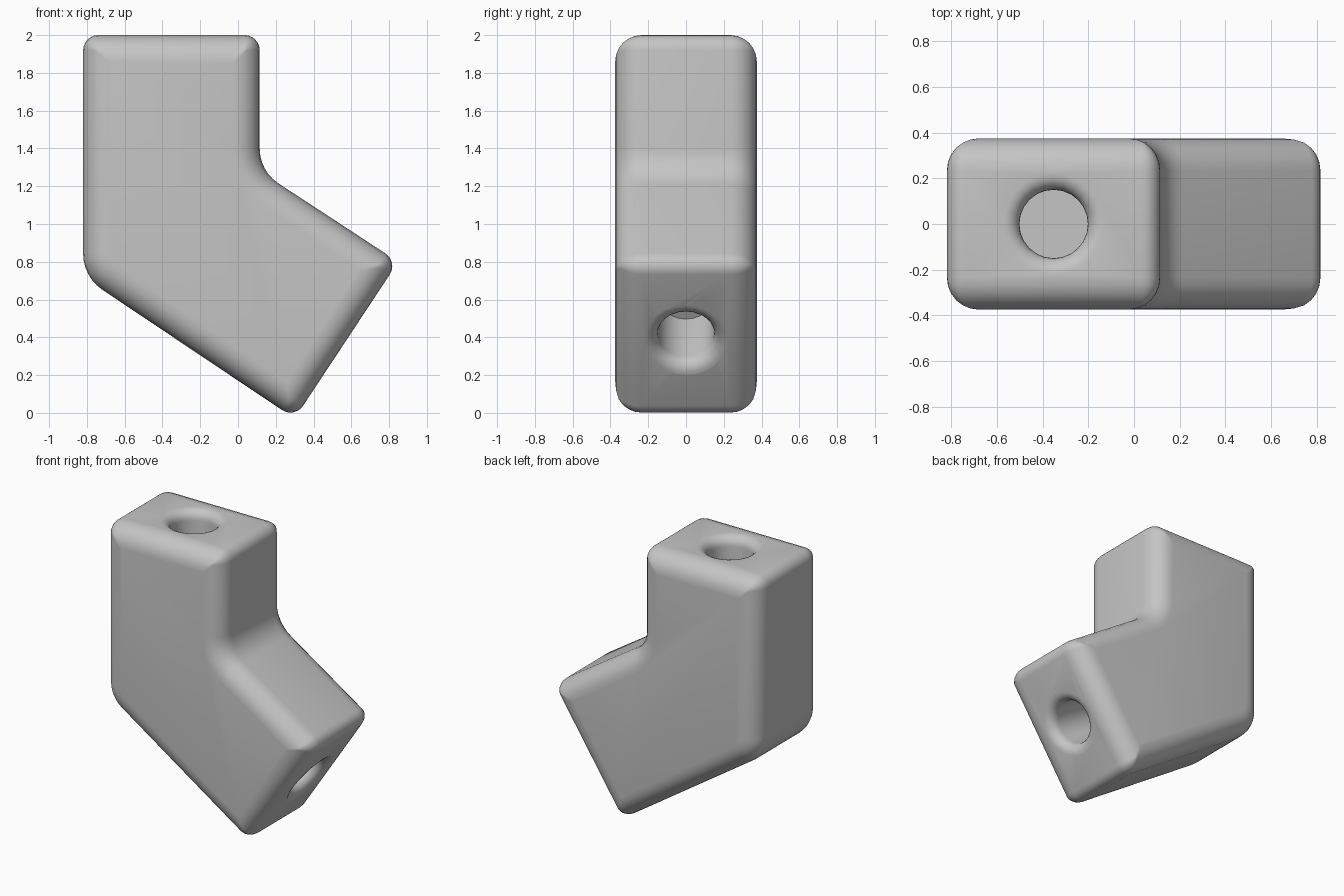
import bpy
import bmesh
import math
from mathutils import Vector

cube = bpy.data.objects.get("Cube")
if cube:
    bpy.data.objects.remove(cube, do_unlink=True)

HALF_DEPTH, EDGE, STEPS = 0.375, 0.14, 6
GREY = (0.56, 0.56, 0.56, 1)

grey = bpy.data.materials.new("plain grey")
grey.use_nodes = True
grey.diffuse_color = GREY
grey.node_tree.nodes["Principled BSDF"].inputs["Base Color"].default_value = GREY


def make_object(name, bm):
    bmesh.ops.recalc_face_normals(bm, faces=bm.faces)
    mesh = bpy.data.meshes.new(name)
    bm.to_mesh(mesh)
    bm.free()
    mesh.materials.append(grey)
    obj = bpy.data.objects.new(name, mesh)
    bpy.context.collection.objects.link(obj)
    return obj


# Bent outline: x, z, corner radius, and +1 for outer or -1 for inner corners
OUTLINE = [(-0.82, 2, 0.08, 1), (-0.82, 0.72, 0.23, 1), (0.30, -0.03, 0.08, 1),
           (0.848, 0.80, 0.08, 1), (0.115, 1.28, 0.22, -1), (0.115, 2, 0.08, 1)]


def rounded_outline(inset, y):
    """Outline moved inwards by inset, with every corner filleted."""
    points = []
    corners = [Vector((x, 0, z)) for x, z, _, _ in OUTLINE]
    for i, (_, _, radius, side) in enumerate(OUTLINE):
        p = corners[i]
        a = (corners[i - 1] - p).normalized()
        b = (corners[(i + 1) % len(corners)] - p).normalized()
        half = a.angle(b) / 2
        middle = (a + b).normalized()
        p = p + middle * (side * inset / math.sin(half))
        r = max(radius - side * inset, 0.012)
        centre = p + middle * (r / math.sin(half))
        tangent = r / math.tan(half)
        start = (p + a * tangent - centre).normalized()
        end = (p + b * tangent - centre).normalized()
        for k in range(STEPS + 1):
            q = centre + start.slerp(end, k / STEPS) * r
            points.append((q.x, y, q.z))
    return points


# Body: rounded outlines stacked from front to back
bm = bmesh.new()
rings = []
layers = [(k / STEPS * math.pi / 2, -1) for k in range(STEPS + 1)]
layers += [(t, 1) for t, _ in reversed(layers)]
for t, side in layers:
    inset = EDGE * (1 - math.sin(t))
    y = side * (HALF_DEPTH - EDGE * (1 - math.cos(t)))
    rings.append([bm.verts.new(c) for c in rounded_outline(inset, y)])
for r0, r1 in zip(rings, rings[1:]):
    for i in range(len(r0)):
        j = (i + 1) % len(r0)
        bm.faces.new((r0[i], r0[j], r1[j], r1[i]))
bm.faces.new(rings[0])
bm.faces.new(rings[-1])
body = make_object("elbow_body", bm)


def socket_cutter(name, location, tilt, radius=0.15, lip=0.07, depth=0.43):
    """Blind round socket with a flared lip, opening along its local z."""
    profile = [(0, -depth), (radius, -depth)]
    for k in range(STEPS + 1):
        t = k / STEPS * math.pi / 2
        profile.append((radius + lip * (1 - math.cos(t)), lip * (math.sin(t) - 1)))
    profile += [(radius + lip, 0.05), (0, 0.05)]
    bm = bmesh.new()
    verts = [bm.verts.new((r, 0, z)) for r, z in profile]
    edges = [bm.edges.new(pair) for pair in zip(verts, verts[1:])]
    bmesh.ops.spin(bm, geom=verts + edges, axis=(0, 0, 1), cent=(0, 0, 0),
                   angle=math.tau, steps=24)
    bmesh.ops.remove_doubles(bm, verts=bm.verts, dist=0.0005)
    obj = make_object(name, bm)
    obj.location = location
    obj.rotation_euler.y = tilt
    obj.hide_render = True
    return obj


# Sockets in the two end faces
lower_tilt = math.pi / 2 + math.atan2(0.548, 0.83)
cutters = [socket_cutter("top_socket_cutter", (-0.352, 0, 2), 0),
           socket_cutter("lower_socket_cutter", (0.574, 0, 0.385), lower_tilt)]
bpy.ops.object.select_all(action="DESELECT")
bpy.context.view_layer.objects.active = body
body.select_set(True)
for cutter in cutters:
    cut = body.modifiers.new(cutter.name, "BOOLEAN")
    cut.operation = "DIFFERENCE"
    cut.solver = "EXACT"
    cut.object = cutter
    bpy.ops.object.modifier_apply(modifier=cut.name)
    bpy.data.objects.remove(cutter, do_unlink=True)
bpy.ops.object.shade_smooth_by_angle(angle=math.radians(32))
